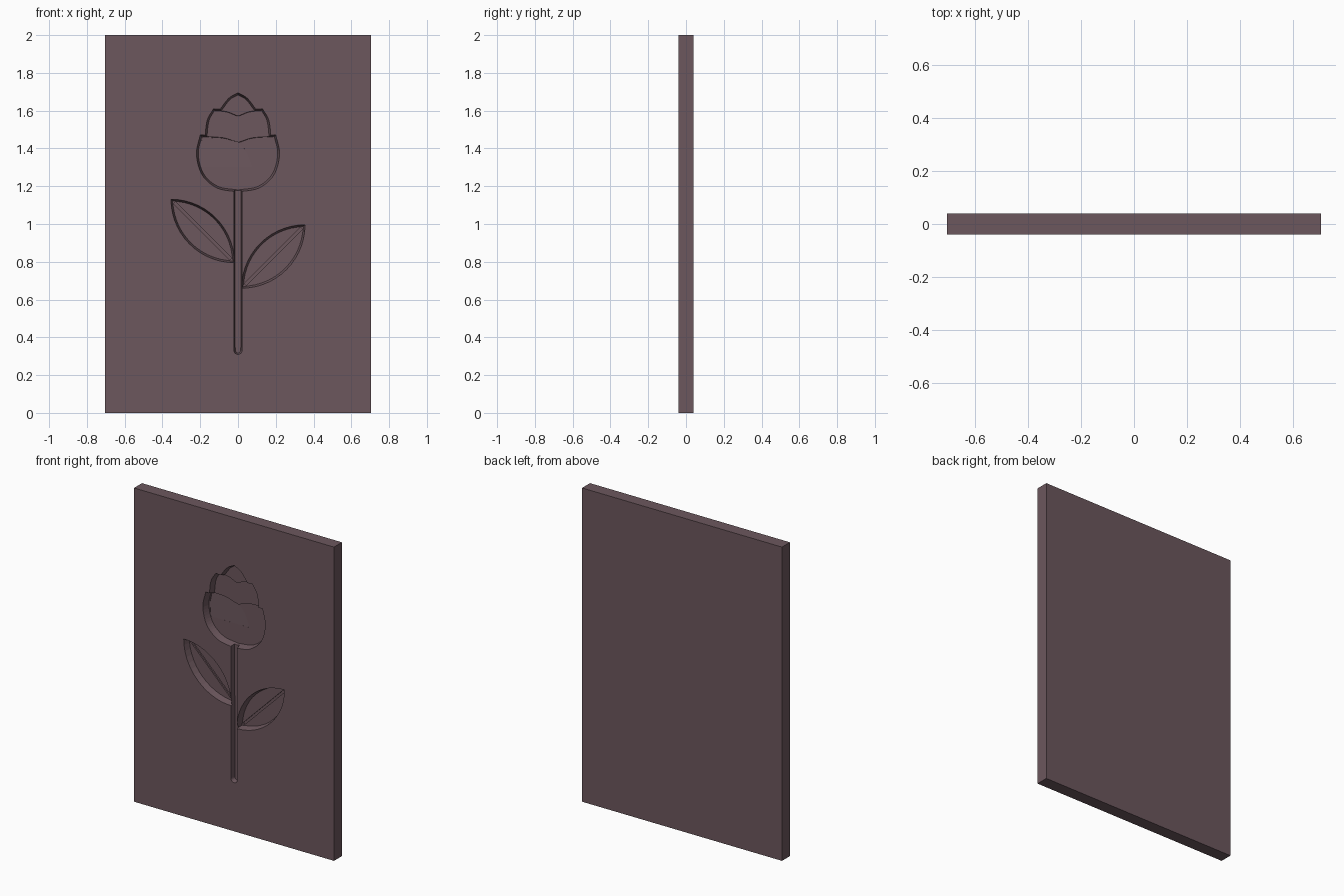
import bpy, bmesh, math
from mathutils import Vector

if "Cube" in bpy.data.objects:
    bpy.data.objects.remove(bpy.data.objects["Cube"])

FRONT = -0.04  # y of the panel face


def smooth_curve(points, steps=6):
    """Open Catmull-Rom curve through 2D points."""
    p = [Vector(q) for q in points]
    p = [2 * p[0] - p[1]] + p + [2 * p[-1] - p[-2]]
    out = []
    for i in range(1, len(p) - 2):
        a, b, c, d = p[i - 1:i + 3]
        for k in range(steps):
            t = k / steps
            out.append(0.5 * (2 * b + (c - a) * t + (2 * a - 5 * b + 4 * c - d) * t * t
                              + (3 * b - a - 3 * c + d) * t ** 3))
    return out + [p[-2]]


def mirrored(half):
    """Close a left half outline (running from x = 0 round to x = 0)."""
    return half + [Vector((-q.x, q.y)) for q in reversed(half[1:-1])]


def leaf_outline(base, tip, n=14):
    """Lens made of two quarter arcs."""
    base, tip = Vector(base), Vector(tip)
    d = tip - base
    nrm = Vector((-d.y, d.x))
    arc = []
    for i in range(n + 1):
        a = math.radians(-45 + 90 * i / n)
        r = math.sqrt(0.5)
        arc.append((0.5 + r * math.sin(a), r * math.cos(a) - 0.5))
    up = [base + d * u + nrm * v for u, v in arc]
    down = [base + d * u - nrm * v for u, v in arc[1:-1]]
    return up + down[::-1]


def engrave(name, outline, depth, inset=0.01, slope=0.0, z0=0.0):
    """Cut a pocket with tapered walls; the floor may deepen with height."""
    area = sum(a.x * b.y - b.x * a.y for a, b in zip(outline, outline[1:] + outline[:1]))
    if area < 0:
        outline = outline[::-1]
    n = len(outline)
    floor = []
    for i, q in enumerate(outline):
        e = (q - outline[i - 1]).normalized() + (outline[(i + 1) % n] - q).normalized()
        floor.append(q + Vector((-e.y, e.x)).normalized() * inset)
    bm = bmesh.new()
    rings = [[bm.verts.new((q.x, FRONT - 0.02, q.y)) for q in outline],
             [bm.verts.new((q.x, FRONT, q.y)) for q in outline],
             [bm.verts.new((q.x, FRONT + depth + slope * (q.y - z0), q.y)) for q in floor]]
    bm.faces.new(rings[0])
    bm.faces.new(rings[2][::-1])
    for r, s in zip(rings, rings[1:]):
        for i in range(n):
            bm.faces.new((r[i], s[i], s[(i + 1) % n], r[(i + 1) % n]))
    bmesh.ops.recalc_face_normals(bm, faces=bm.faces)
    me = bpy.data.meshes.new(name)
    bm.to_mesh(me)
    bm.free()
    cutter = bpy.data.objects.new(name, me)
    bpy.context.collection.objects.link(cutter)
    cutter.hide_render = True
    mod = panel.modifiers.new(name, 'BOOLEAN')
    mod.operation, mod.solver, mod.object = 'DIFFERENCE', 'EXACT', cutter
    bpy.context.view_layer.objects.active = panel
    bpy.ops.object.modifier_apply(modifier=mod.name)
    bpy.data.objects.remove(cutter)


# Flat panel
bpy.ops.mesh.primitive_cube_add(size=1, location=(0, 0, 1))
panel = bpy.context.object
panel.name = "engraved_flower_panel"
panel.scale = (1.41, 0.08, 2)
bpy.ops.object.transform_apply(location=True, rotation=False, scale=True)
mat = bpy.data.materials.new("dark_mauve")
mat.diffuse_color = (0.15, 0.095, 0.11, 1)
mat.use_nodes = True
mat.node_tree.nodes["Principled BSDF"].inputs["Base Color"].default_value = mat.diffuse_color
panel.data.materials.append(mat)

# Stem with rounded foot
stem = [Vector((0.0225 * math.cos(a), 0.332 + 0.0225 * math.sin(a)))
        for a in (math.pi + math.pi * i / 10 for i in range(11))]
engrave("stem", stem + [Vector((0.0225, 1.2)), Vector((-0.0225, 1.2))], 0.03, 0.008)

# Leaves with a central vein
for side, base, tip in (("left", (-0.019, 0.795), (-0.355, 1.131)),
                        ("right", (0.019, 0.66), (0.355, 0.996))):
    engrave(side + "_leaf", leaf_outline(base, tip), 0.042)
    b, t = Vector(base), Vector(tip)
    d = (t - b).normalized()
    w = Vector((-d.y, d.x)) * 0.009
    b, t = b + d * 0.025, t - d * 0.025
    engrave(side + "_vein", [b - w, t - w, t + w, b + w], 0.05, 0.003)

# Flower head: three tiers of petals, deeper towards the front tier
top = smooth_curve([(0, 1.695), (-0.05, 1.665), (-0.1, 1.6)]) + [Vector((-0.1, 1.5)), Vector((0, 1.5))]
engrave("top_petal", mirrored(top), 0.03)

mid = (smooth_curve([(0, 1.58), (-0.06, 1.603), (-0.13, 1.61)])
       + smooth_curve([(-0.13, 1.61), (-0.163, 1.55), (-0.175, 1.46)])[1:]
       + [Vector((-0.15, 1.35)), Vector((0, 1.35))])
engrave("middle_petals", mirrored(mid), 0.038)

front = (smooth_curve([(0, 1.44), (-0.08, 1.465), (-0.2, 1.472)])
         + smooth_curve([(-0.2, 1.472), (-0.22, 1.37), (-0.19, 1.26), (-0.11, 1.19), (0, 1.17)])[1:])
engrave("front_petals", mirrored(front), 0.046)

# Overlapping left front petal: shallow step that fades out downwards
crease = (smooth_curve([(0, 1.435), (0.045, 1.385), (0.08, 1.3)])
          + [Vector((-0.2, 1.3)), Vector((-0.205, 1.39)), Vector((-0.19, 1.46))]
          + smooth_curve([(-0.19, 1.46), (-0.08, 1.455), (0, 1.435)])[1:-1])
engrave("left_front_petal", crease, 0.0463, 0.002, 0.03, 1.3)
